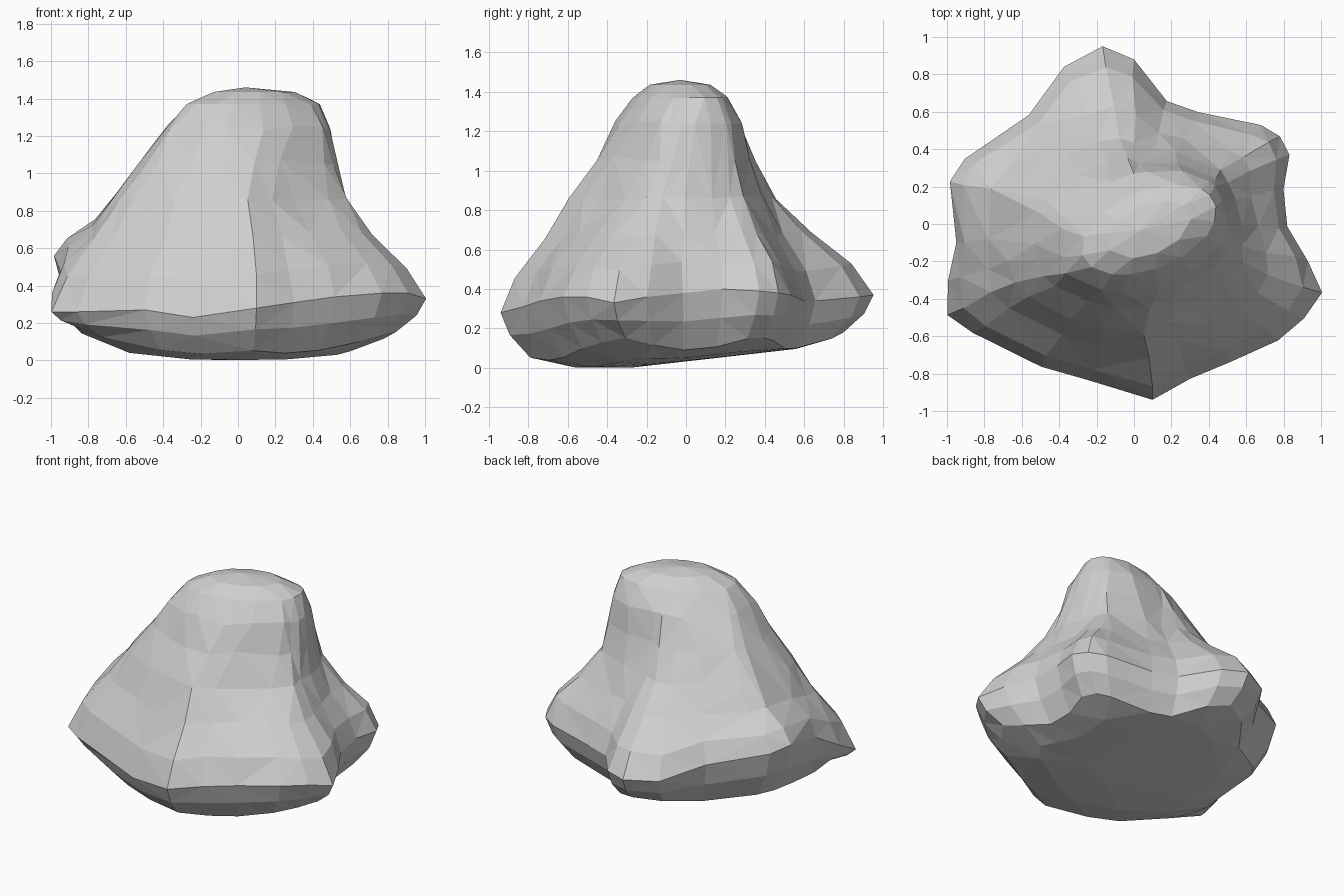
import bpy
import bmesh
import random
from math import radians, cos, sin
from mathutils import Vector

cube = bpy.data.objects.get("Cube")
if cube:
    bpy.data.objects.remove(cube, do_unlink=True)

random.seed(4)

# Spokes around the boulder: angle, belt radius, belt height, waist radius
SPOKES = [
    (-20, 1.07, .33, .61), (-12, .95, .36, .59), (-1, .82, .38, .57),
    (13, .82, .4, .56), (24, .91, .39, .56), (31, .91, .38, .55),
    (38, .86, .37, .52), (60, .69, .34, .45), (75, .68, .34, .42),
    (90, .88, .36, .43), (100, .965, .37, .46), (114, .92, .37, .48),
    (134, .81, .44, .52), (159, .97, .52, .64), (167, 1.01, .56, .68),
    (186, .955, .48, .69), (197, 1.04, .36, .7), (206, 1.11, .26, .71),
    (214, 1.04, .26, .68), (237, .91, .27, .61), (254, .87, .23, .58),
    (276, .945, .28, .59), (290, .88, .31, .55), (305, .9, .34, .53),
    (321, .99, .36, .55), (331, 1.04, .36, .59),
]
WAIST_Z = .86
CROWN_CENTRE = Vector((.08, -.03, 0))
CROWN_SKEW = .28


def floor_height(x, y):
    """Shallow bowl of the underside, rising toward the back and the rim."""
    reach = max(0, Vector((x, y)).length - .5)
    return .11 * max(0, y + .3) + .08 * x * x + .6 * reach ** 2


def under_point(direction, radius):
    p = direction * radius
    p.z = floor_height(p.x, p.y)
    return p


def crown_point(direction, rx, ry, z):
    x = direction.x * rx
    return CROWN_CENTRE + Vector((x, direction.y * ry + x * CROWN_SKEW, z))


def spoke_points(angle, belt_r, belt_z, waist_r):
    """Points of one vertical section, from the underside to the crown."""
    d = Vector((cos(radians(angle)), sin(radians(angle)), 0))
    up = Vector((0, 0, 1))
    belt = d * belt_r + up * belt_z
    waist = d * waist_r + up * WAIST_Z
    rim = crown_point(d, .36, .22, 1.37)
    edge = under_point(d, belt_r * .84)
    lip = edge.lerp(belt, .5) + d * belt_r * .03
    shoulder = belt.lerp(waist, .28) + d * .025 + up * .015
    slope = belt.lerp(waist, .65)
    neck = waist.lerp(rim, .38)
    brow = waist.lerp(rim, .75) + d * .02
    cap = crown_point(d, .22, .14, 1.435)
    return [under_point(d, belt_r * .3), under_point(d, belt_r * .6), edge,
            lip, belt, shoulder, slope, waist, neck, brow, rim, cap]


# Boulder skin: stitch neighbouring spokes together and close both ends
bm = bmesh.new()
columns = [[bm.verts.new(p) for p in spoke_points(*s)] for s in SPOKES]
bottom = bm.verts.new((0, 0, floor_height(0, 0)))
peak = bm.verts.new((.04, -.03, 1.46))
for i, near in enumerate(columns):
    far = columns[(i + 1) % len(columns)]
    bm.faces.new((bottom, far[0], near[0]))
    bm.faces.new((near[-1], far[-1], peak))
    for k in range(len(near) - 1):
        bm.faces.new((near[k], far[k], far[k + 1], near[k + 1]))

# Chipped surface: small random shifts between the outer belt and the crown
for column in columns:
    for vert in column[5:10]:
        vert.co += Vector([random.uniform(-.01, .01) for axis in range(3)])
bmesh.ops.triangulate(bm, faces=bm.faces[:], quad_method='SHORT_EDGE')
bmesh.ops.recalc_face_normals(bm, faces=bm.faces[:])

mesh = bpy.data.meshes.new("boulder")
bm.to_mesh(mesh)
bm.free()
boulder = bpy.data.objects.new("boulder", mesh)
bpy.context.collection.objects.link(boulder)

# Broad irregular facets
facets = boulder.modifiers.new("facets", 'DECIMATE')
facets.ratio = .75

# Stone colour
stone = bpy.data.materials.new("light grey stone")
stone.use_nodes = True
colour = (.62, .62, .62, 1)
stone.diffuse_color = colour
stone.node_tree.nodes["Principled BSDF"].inputs["Base Color"].default_value = colour
mesh.materials.append(stone)
